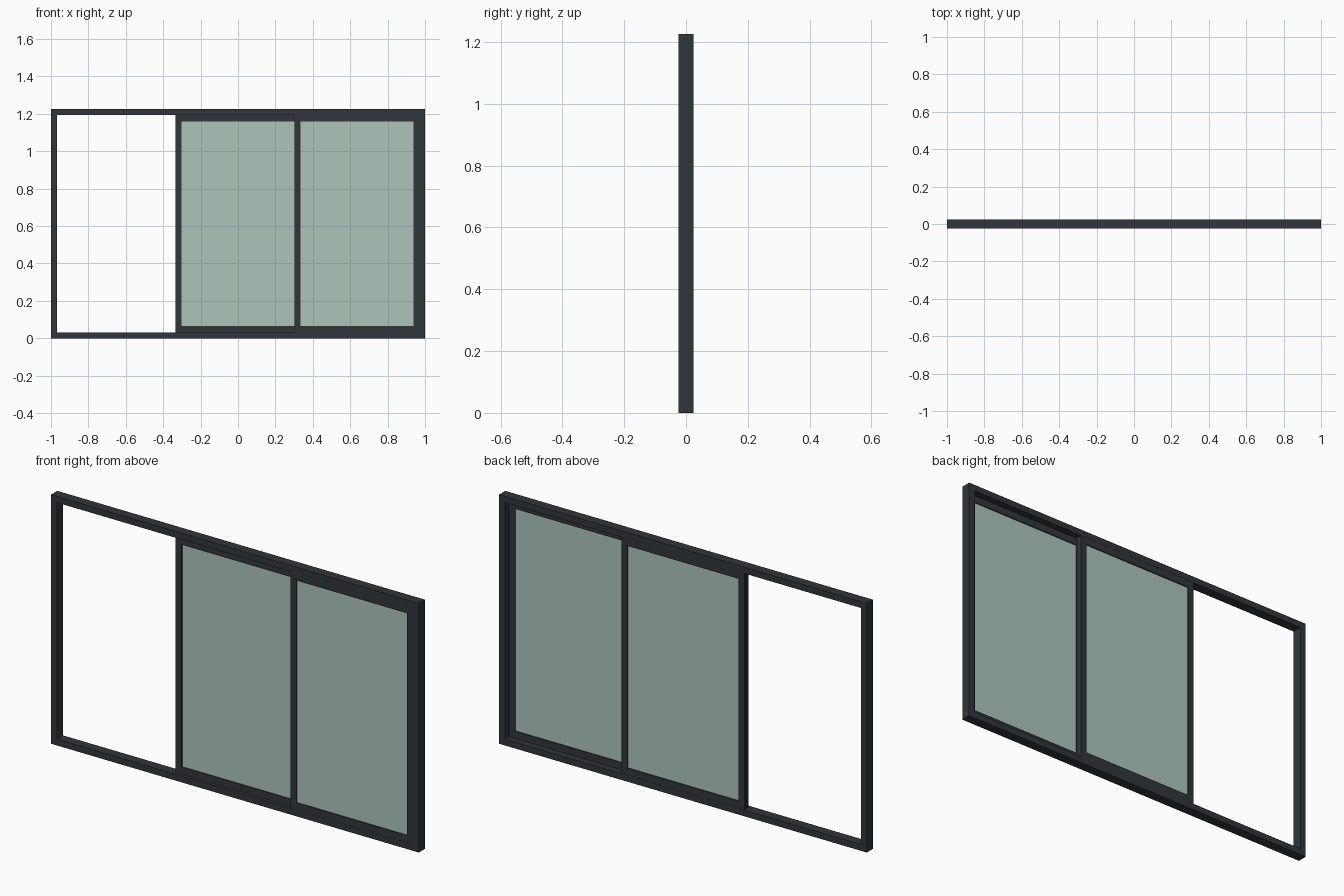
import bpy, bmesh
from mathutils import Matrix, Vector

if "Cube" in bpy.data.objects:
    bpy.data.objects.remove(bpy.data.objects["Cube"])

W, H, D = 2.0, 1.225, 0.048      # overall size
FR = 0.031                       # outer frame profile width
ST, RAIL = 0.032, 0.035          # sash stile and rail widths
SD, GAP = 0.0145, 0.016          # sash depth and track spacing


def material(name, color):
    m = bpy.data.materials.new(name)
    m.diffuse_color = color
    m.use_nodes = True
    m.node_tree.nodes["Principled BSDF"].inputs["Base Color"].default_value = m.diffuse_color
    return m


dark = material("dark_metal", (0.032, 0.037, 0.042, 1.0))
clear = material("tinted_glass", (0.42, 0.56, 0.50, 0.55))


def boxes(name, spans, mat):
    """One object made of boxes given as (x0, x1, y0, y1, z0, z1)."""
    bm = bmesh.new()
    for x0, x1, y0, y1, z0, z1 in spans:
        c = Vector(((x0 + x1) / 2, (y0 + y1) / 2, (z0 + z1) / 2))
        s = Matrix.Diagonal((x1 - x0, y1 - y0, z1 - z0, 1))
        bmesh.ops.create_cube(bm, size=1, matrix=Matrix.Translation(c) @ s)
    me = bpy.data.meshes.new(name)
    bm.to_mesh(me)
    bm.free()
    ob = bpy.data.objects.new(name, me)
    me.materials.append(mat)
    bpy.context.collection.objects.link(ob)
    return ob


def ring(name, x0, x1, z0, z1, y, depth, side, rail, mat):
    """Rectangular frame: full-height uprights with rails between."""
    a, b = y - depth / 2, y + depth / 2
    return boxes(name, [
        (x0, x0 + side, a, b, z0, z1),
        (x1 - side, x1, a, b, z0, z1),
        (x0 + side, x1 - side, a, b, z0, z0 + rail),
        (x0 + side, x1 - side, a, b, z1 - rail, z1)], mat)


def sash(name, x0, x1, y):
    """Sliding panel: metal surround and its pane."""
    z0, z1 = FR, H - FR
    ring(name + "_frame", x0, x1, z0, z1, y, SD, ST, RAIL, dark)
    boxes(name + "_glass", [(x0 + ST, x1 - ST, y - 0.002, y + 0.002,
                             z0 + RAIL, z1 - RAIL)], clear)


# Outer frame
ring("outer_frame", -W / 2, W / 2, 0, H, 0, D, FR, FR, dark)

# Three tracks: right panel in front, the open left panel parked over the middle one
inner = W / 2 - FR
half = (2 * inner + 2 * ST) / 6
sash("right_sash", inner - 2 * half, inner, -GAP)
sash("middle_sash", -half, half, 0)
sash("open_sash", -half, half, GAP)
